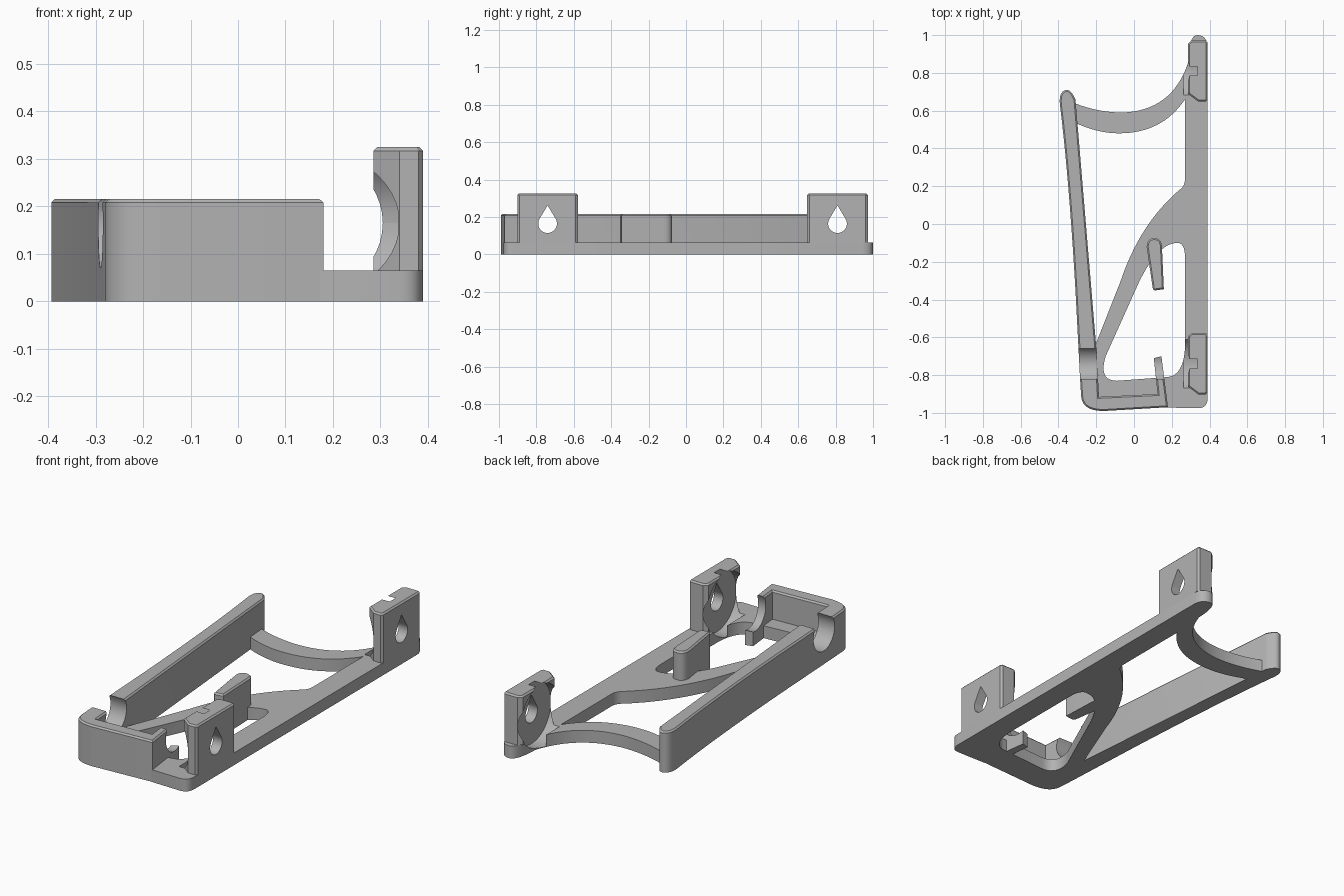
import bpy, bmesh, math
from mathutils import Vector, Matrix

cube = bpy.data.objects.get("Cube")
if cube:
    bpy.data.objects.remove(cube)

grey = bpy.data.materials.new("plain grey")
grey.use_nodes = True
grey.diffuse_color = (0.45, 0.45, 0.45, 1)
grey.node_tree.nodes["Principled BSDF"].inputs["Base Color"].default_value = (0.45, 0.45, 0.45, 1)


def arc(a, b, c, n=10):
    """Quadratic curve from a to c, pulled towards b."""
    a, b, c = Vector(a), Vector(b), Vector(c)
    return [a * (1 - t) ** 2 + b * 2 * t * (1 - t) + c * t * t
            for t in (i / n for i in range(n + 1))]


def circle(cx, cy, r, n=40):
    return [(cx + r * math.cos(math.tau * i / n), cy + r * math.sin(math.tau * i / n))
            for i in range(n)]


def prism(name, outline, low, high, chamfer=0.0, along_x=False):
    """Extrude an outline up z, or a (y, z) outline along x."""
    pts = []
    for p in outline:
        p = Vector(p)
        if not pts or (p - pts[-1]).length > 1e-4:
            pts.append(p)
    bm = bmesh.new()
    face = bm.faces.new([bm.verts.new((p.x, p.y, low)) for p in pts])
    top = bmesh.ops.extrude_face_region(bm, geom=[face])["geom"]
    bmesh.ops.translate(bm, vec=(0, 0, high - low),
                        verts=[v for v in top if isinstance(v, bmesh.types.BMVert)])
    bmesh.ops.recalc_face_normals(bm, faces=bm.faces)
    if chamfer:
        rim = [e for e in bm.edges if all(abs(v.co.z - high) < 1e-5 for v in e.verts)]
        bmesh.ops.bevel(bm, geom=rim, offset=chamfer, segments=1, affect='EDGES')
    if along_x:
        bm.transform(Matrix(((0, 0, 1, 0), (1, 0, 0, 0), (0, 1, 0, 0), (0, 0, 0, 1))))
    mesh = bpy.data.meshes.new(name)
    bm.to_mesh(mesh)
    bm.free()
    mesh.materials.append(grey)
    obj = bpy.data.objects.new(name, mesh)
    bpy.context.collection.objects.link(obj)
    return obj


def select(obj):
    bpy.ops.object.select_all(action='DESELECT')
    obj.select_set(True)
    bpy.context.view_layer.objects.active = obj


def cut(obj, cutter):
    mod = obj.modifiers.new("cut", 'BOOLEAN')
    mod.operation, mod.solver, mod.object = 'DIFFERENCE', 'EXACT', cutter
    select(obj)
    bpy.ops.object.modifier_apply(modifier=mod.name)
    bpy.data.objects.remove(cutter)


BASE_TOP, WALL_TOP, POST_TOP = 0.065, 0.216, 0.325
BORE_Z = 0.165

# Flat frame: side rail, curved back brace, diagonal brace and front bar
frame = prism("base_frame",
              arc((0.34, -0.975), (0.39, -0.975), (0.39, -0.92))
              + arc((0.39, 0.94), (0.385, 1.0), (0.335, 1.0))
              + arc((0.335, 1.0), (0.29, 1.0), (0.285, 0.85))
              + arc((0.285, 0.85), (0.2, 0.6), (-0.06, 0.59), 16)
              + arc((-0.06, 0.59), (-0.2, 0.59), (-0.34, 0.65))
              + arc((-0.33, 0.545), (-0.2, 0.48), (-0.08, 0.48))
              + arc((-0.08, 0.48), (0.15, 0.48), (0.27, 0.66), 16)
              + arc((0.27, 0.24), (0.27, 0.2), (0.24, 0.18))
              + arc((0.24, 0.18), (0.03, 0.0), (-0.07, -0.3), 16)
              + [(-0.2, -0.63), (-0.24, -0.63), (-0.24, -0.9), (-0.2, -0.95),
                 (0.1, -0.95), (0.18, -0.972)],
              0, BASE_TOP)
cut(frame, prism("opening",
                 arc((-0.15, -0.7), (-0.19, -0.83), (-0.09, -0.83))
                 + arc((0.18, -0.81), (0.26, -0.8), (0.27, -0.66))
                 + arc((0.27, -0.18), (0.27, -0.1), (0.23, -0.1))
                 + arc((0.23, -0.1), (0.13, -0.1), (0.03, -0.3)),
                 -0.1, 0.2))

# Tall rim: left wall, front wall and short return arm, notched by one round bore
rim = prism("side_and_front_wall",
            arc((-0.31, 0.66), (-0.335, 0.715), (-0.36, 0.71))
            + arc((-0.36, 0.71), (-0.4, 0.7), (-0.392, 0.63))
            + arc((-0.392, 0.63), (-0.345, 0.25), (-0.31, -0.35))
            + [(-0.285, -0.83)]
            + arc((-0.28, -0.91), (-0.275, -0.99), (-0.16, -0.99))
            + [(0.18, -0.97), (0.145, -0.7), (0.105, -0.71), (0.125, -0.9),
               (-0.185, -0.915), (-0.19, -0.83), (-0.2, -0.65)],
            0, WALL_TOP, 0.008)
cut(rim, prism("bore", circle(-0.74, BORE_Z, 0.095), -0.5, 0.25, along_x=True))

# Round-ended pin beside the diagonal brace
pin = prism("pin",
            [(0.1, -0.345), (0.11, -0.352), (0.158, -0.345)]
            + arc((0.148, -0.12), (0.145, -0.075), (0.107, -0.075))
            + arc((0.107, -0.075), (0.07, -0.075), (0.067, -0.12)),
            0, WALL_TOP, 0.008)

# Two mounting posts with a round recess and a teardrop hole
parts = [frame, rim, pin]
for name, y in (("front_post", -0.74), ("back_post", 0.81)):
    post = prism(name,
                 [(0.39, y - 0.15), (0.38, y - 0.162), (0.34, y - 0.162),
                  (0.285, y - 0.12), (0.285, y + 0.145), (0.305, y + 0.162),
                  (0.38, y + 0.162), (0.39, y + 0.15)],
                 BASE_TOP, POST_TOP, 0.008)
    for target in (post, frame):
        cut(target, prism("recess", circle(y, BORE_Z, 0.162, 48), 0.262, 0.337, along_x=True))
    drop = [(y + 0.05 * math.cos(a), BORE_Z + 0.05 * math.sin(a))
            for a in (math.radians(150 + 12 * i) for i in range(21))]
    cut(post, prism("drop", drop + [(y, 0.262)], 0.2, 0.5, along_x=True))
    parts.append(post)

for obj in parts:
    select(obj)
    bpy.ops.object.shade_smooth_by_angle(angle=math.radians(25))
